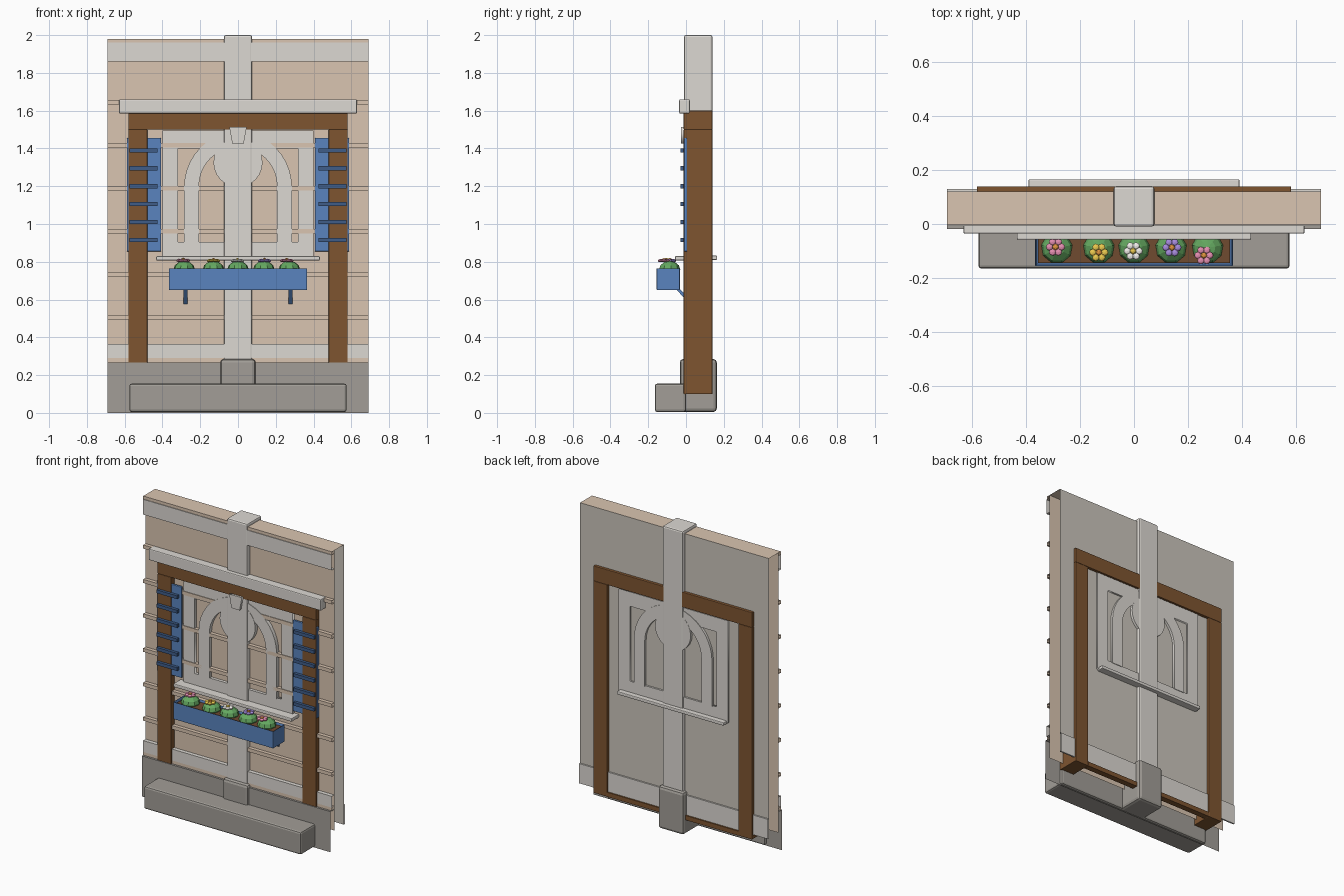
import bpy, bmesh, math
from mathutils import Vector

if "Cube" in bpy.data.objects:
    bpy.data.objects.remove(bpy.data.objects["Cube"])


def mat(name, c):
    m = bpy.data.materials.new(name)
    m.diffuse_color = (*c, 1)
    m.use_nodes = True
    m.node_tree.nodes["Principled BSDF"].inputs["Base Color"].default_value = m.diffuse_color
    return m


PLASTER = mat("plaster", (0.70, 0.56, 0.44))
BACK = mat("back_plaster", (0.60, 0.56, 0.50))
WHITE = mat("trim_white", (0.72, 0.69, 0.65))
STONE = mat("stone", (0.36, 0.34, 0.31))
WOOD = mat("wood", (0.21, 0.09, 0.03))
BLUE = mat("blue", (0.10, 0.23, 0.52))
DARKBLUE = mat("dark_blue", (0.05, 0.11, 0.25))
SOIL = mat("soil", (0.16, 0.07, 0.03))
GREEN = mat("leaf", (0.13, 0.40, 0.12))
PINK = mat("pink", (0.80, 0.28, 0.45))
YELLOW = mat("yellow", (0.85, 0.60, 0.08))
PALE = mat("pale", (0.9, 0.88, 0.84))
PURPLE = mat("purple", (0.40, 0.27, 0.75))
ORANGE = mat("orange", (0.75, 0.30, 0.05))


def finish(name, bm, m, bevel=0):
    me = bpy.data.meshes.new(name)
    bm.to_mesh(me)
    bm.free()
    me.materials.append(m)
    ob = bpy.data.objects.new(name, me)
    bpy.context.collection.objects.link(ob)
    if bevel:
        b = ob.modifiers.new("bevel", 'BEVEL')
        b.width, b.segments = bevel, 2
    return ob


def box(name, x, y, z, m, bevel=0, drop=()):
    """Box from ranges; drop lists outward directions whose face is left open."""
    bm = bmesh.new()
    bmesh.ops.create_cube(bm, size=1)
    dirs = [Vector(d) for d in drop]
    gone = [f for f in bm.faces if any(f.normal.dot(d) > 0.9 for d in dirs)]
    bmesh.ops.delete(bm, geom=gone, context='FACES')
    for v in bm.verts:
        for i, r in enumerate((x, y, z)):
            v.co[i] = r[0] if v.co[i] < 0 else r[1]
    return finish(name, bm, m, bevel)


def plate(name, loops, y0, y1, m):
    """Flat xz outlines (later loops are holes) extruded from y0 to y1."""
    cu = bpy.data.curves.new(name, 'CURVE')
    cu.dimensions, cu.fill_mode, cu.extrude = '2D', 'BOTH', (y1 - y0) / 2
    for pts in loops:
        s = cu.splines.new('POLY')
        s.points.add(len(pts) - 1)
        for p, (x, z) in zip(s.points, pts):
            p.co = (x, z, 0, 1)
        s.use_cyclic_u = True
    ob = bpy.data.objects.new(name, cu)
    ob.rotation_euler.x = math.pi / 2
    ob.location.y = (y0 + y1) / 2
    bpy.context.collection.objects.link(ob)
    bpy.ops.object.select_all(action='DESELECT')
    ob.select_set(True)
    bpy.context.view_layer.objects.active = ob
    bpy.ops.object.convert(target='MESH')
    ob.data.materials.clear()
    ob.data.materials.append(m)
    return ob


def rect(x, z0, z1):
    return [(-x, z0), (x, z0), (x, z1), (-x, z1)]


def arc(r, cz, a0, a1, n):
    return [(r * math.cos(a0 + (a1 - a0) * i / n), cz + r * math.sin(a0 + (a1 - a0) * i / n))
            for i in range(n + 1)]


# Wall segment with open ends, as a tileable section
W = (-0.69, 0.69)
L, R, B, D, F = (-1, 0, 0), (1, 0, 0), (0, 1, 0), (0, 0, -1), (0, -1, 0)
U = (0, 0, 1)
box("wall_front", W, (0.02, 0.12), (0.13, 1.98), PLASTER, drop=(L, R, B, D))
box("wall_back", W, (0.02, 0.12), (0.13, 1.98), BACK, drop=(L, R, F, D, U))
for i in range(7):
    z = 0.268 + 0.2275 * i
    box("siding_strip", W, (-0.004, 0.02), (z, z + 0.024), PLASTER, drop=(L, R, B))
box("siding_strip", W, (-0.004, 0.02), (1.96, 1.98), PLASTER, drop=(L, R, B))
box("top_band", W, (-0.008, 0.02), (1.86, 1.96), WHITE, drop=(L, R, B))
box("lower_band", W, (-0.006, 0.02), (0.29, 0.365), WHITE, drop=(L, R, B))
box("back_band", W, (0.12, 0.13), (0.13, 0.26), WHITE, drop=(L, R, F))
box("stone_base", W, (-0.018, 0.02), (0.0, 0.268), STONE, drop=(L, R, B, D))
box("stone_step", (-0.575, 0.575), (-0.165, 0.0), (0.005, 0.155), STONE, 0.012)

# Centre post
box("post", (-0.075, 0.075), (-0.01, 0.14), (0.02, 2.0), WHITE, 0.01)
box("post_foot", (-0.093, 0.093), (-0.033, 0.163), (0.005, 0.285), STONE, 0.018)

# Timber surround and cornice
box("lintel", (-0.58, 0.58), (-0.012, 0.139), (1.5, 1.6), WOOD, 0.003)
box("timber_sill", (-0.48, 0.48), (0.1, 0.139), (0.1, 0.13), WOOD)
for s in (-1, 1):
    box("jamb", sorted((s * 0.48, s * 0.58)), (-0.012, 0.139), (0.1, 1.5), WOOD, 0.003)
box("cornice", (-0.63, 0.63), (-0.036, 0.02), (1.585, 1.66), WHITE, 0.006)

# Shutters with slats
for s in (-1, 1):
    box("shutter", sorted((s * 0.407, s * 0.588)), (-0.010, 0.006), (0.855, 1.455), BLUE, 0.003)
    for i in range(6):
        z = 0.915 + 0.095 * i
        box("shutter_slat", sorted((s * 0.425, s * 0.575)), (-0.03, -0.005),
            (z - 0.011, z + 0.011), DARKBLUE)

# Arched window tracery, the same on both sides
plate("window_frame", [rect(0.40, 0.82, 1.495), rect(0.317, 0.905, 1.40)], 0.0, 0.132, WHITE)
arch = [(0.285, 0.90)] + arc(0.285, 1.2, 0, math.pi, 20) + [(-0.285, 0.90), (-0.207, 0.90)]
arch += arc(0.207, 1.2, math.pi, 0, 20) + [(0.207, 0.90)]
plate("window_arch", [arch], -0.004, 0.136, WHITE)
plate("window_rosette", [arc(0.13, 1.325, 0, math.tau * 23 / 24, 23)], -0.006, 0.137, WHITE)
plate("keystone", [[(-0.03, 1.425), (0.03, 1.425), (0.046, 1.513), (-0.046, 1.513)]],
      -0.026, 0.0, WHITE)
box("window_sill", (-0.433, 0.433), (-0.058, 0.02), (0.807, 0.83), WHITE, 0.005)
box("back_sill", (-0.39, 0.39), (0.1, 0.165), (0.81, 0.832), WHITE, 0.005)

# Planter box: hollow tray by insetting and sinking the top
bm = bmesh.new()
bmesh.ops.create_cube(bm, size=1)
for v in bm.verts:
    v.co = (v.co.x * 0.73, -0.094 + v.co.y * 0.122, 0.708 + v.co.z * 0.115)
top = [f for f in bm.faces if f.normal.z > 0.9]
bmesh.ops.inset_region(bm, faces=top, thickness=0.009)
bmesh.ops.translate(bm, verts=top[0].verts, vec=(0, 0, -0.03))
finish("planter", bm, BLUE, 0.003)
box("soil", (-0.354, 0.354), (-0.144, -0.044), (0.73, 0.752), SOIL)
for s in (-1, 1):
    b = box("planter_bracket", (-0.01, 0.01), (-0.008, 0.008), (-0.055, 0.055), BLUE)
    b.location = (s * 0.278, -0.012, 0.622)
    b.rotation_euler.x = math.radians(42)


def ball(name, loc, r, m, flat, seg, rings):
    bm = bmesh.new()
    bmesh.ops.create_uvsphere(bm, u_segments=seg, v_segments=rings, radius=r)
    ob = finish(name, bm, m)
    ob.location, ob.scale = loc, (1, 1, flat)
    return ob


# Plants and blossoms
for x, fx, fy, m, c in ((-0.285, -0.29, -0.085, PINK, ORANGE), (-0.13, -0.13, -0.105, YELLOW, ORANGE),
                        (0, -0.003, -0.1, PALE, YELLOW), (0.137, 0.14, -0.087, PURPLE, ORANGE),
                        (0.272, 0.258, -0.116, PINK, ORANGE)):
    ball("foliage", (x, -0.088, 0.758), 0.058, GREEN, 0.8, 9, 6)
    ball("blossom_centre", (fx, fy, 0.811), 0.012, c, 0.7, 8, 5)
    for k in range(6):
        a = k * math.tau / 6
        ball("petal", (fx + 0.022 * math.cos(a), fy + 0.022 * math.sin(a), 0.806),
             0.014, m, 0.6, 8, 5)
